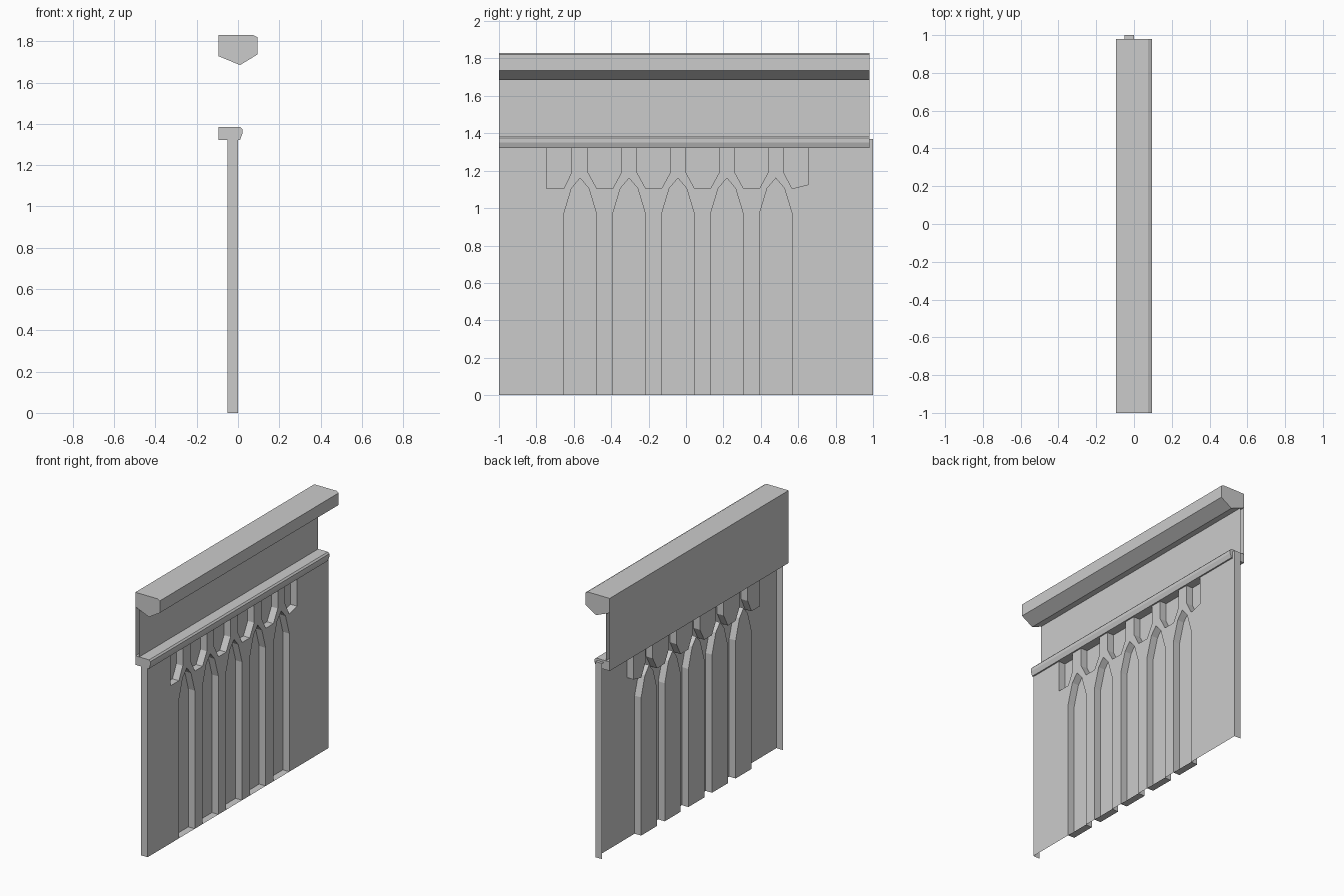
import bpy, bmesh

if "Cube" in bpy.data.objects:
    bpy.data.objects.remove(bpy.data.objects["Cube"])

FRONT, BACK = 0.0, -0.05      # wall face and recess depth (x)
TOP = 1.37                    # wall height
PITCH = 0.2615                # spacing of the arches


def new_object(name, bm):
    bmesh.ops.remove_doubles(bm, verts=bm.verts, dist=1e-5)
    me = bpy.data.meshes.new(name)
    bm.to_mesh(me)
    bm.free()
    ob = bpy.data.objects.new(name, me)
    bpy.context.collection.objects.link(ob)
    return ob


def add_face(bm, pts):
    return bm.faces.new([bm.verts.new(p) for p in pts])


def add_strip(bm, a, b, flip=False):
    """Quad joining the front plane to the back plane along edge a-b."""
    q = [(BACK, *a), (FRONT, *a), (FRONT, *b), (BACK, *b)]
    add_face(bm, q[::-1] if flip else q)


def rail(name, profile, y0=-1.0, y1=0.98):
    """Closed (x, z) profile swept along y."""
    bm = bmesh.new()
    f = add_face(bm, [(x, y0, z) for x, z in profile])
    ext = bmesh.ops.extrude_face_region(bm, geom=[f])
    moved = [v for v in ext["geom"] if isinstance(v, bmesh.types.BMVert)]
    bmesh.ops.translate(bm, verts=moved, vec=(0, y1 - y0, 0))
    # keep both caps
    if not f.is_valid:
        bm.verts.ensure_lookup_table()
    bmesh.ops.holes_fill(bm, edges=[e for e in bm.edges if e.is_boundary], sides=0)
    bmesh.ops.recalc_face_normals(bm, faces=bm.faces)
    return new_object(name, bm)


# Recess outlines in (y, z), each running left to right
def arch(c):
    return [(c - .088, 0), (c - .088, .967), (c - .046, 1.106), (c, 1.16),
            (c + .046, 1.106), (c + .088, .967), (c + .088, 0)]


def pendant(c):
    return [(c - .09, TOP), (c - .09, 1.192), (c - .042, 1.104),
            (c + .042, 1.104), (c + .09, 1.192), (c + .09, TOP)]


arches = [arch(-.566 + PITCH * i) for i in range(5)]
pendants = [pendant(-.4345 + PITCH * i) for i in range(4)]
pendants.insert(0, [(-.745, TOP), (-.745, 1.104), (-.654, 1.104),
                    (-.611, 1.192), (-.611, TOP)])
pendants.append([(.522, TOP), (.522, 1.192), (.567, 1.104),
                 (.654, 1.126), (.654, TOP)])

# Wall: front sheet notched by the recesses
bm = bmesh.new()
outline = [(-1, 0)] + sum(arches, []) + [(1, 0), (1, TOP)]
outline += sum(pendants, [])[::-1] + [(-1, TOP)]
add_face(bm, [(FRONT, y, z) for y, z in outline])

# Recess back panels and side walls
for loop in [a[::-1] for a in arches] + pendants:
    add_face(bm, [(BACK, y, z) for y, z in loop])
    for a, b in zip(loop, loop[1:] + loop[:1]):
        add_strip(bm, a, b)

# End and top returns of the wall
edge = [(1, 0), (1, TOP), (-1, TOP), (-1, 0)]
for a, b in zip(edge, edge[1:]):
    add_strip(bm, a, b, flip=True)
new_object("arched_wall", bm)

# Mouldings
rail("lower_moulding", [(-.095, 1.322), (.01, 1.322), (.021, 1.352),
                        (.021, 1.374), (.011, 1.385), (-.095, 1.385)])
rail("top_rail", [(-.095, 1.728), (.01, 1.685), (.094, 1.736),
                  (.094, 1.82), (.075, 1.83), (-.095, 1.83)])

# Upper panel: two thin sheets between the mouldings
bm = bmesh.new()
for x, z1, flip in ((-.095, 1.728, True), (-.065, 1.716, False)):
    q = [(x, -1, 1.385), (x, .98, 1.385), (x, .98, z1), (x, -1, z1)]
    add_face(bm, q[::-1] if flip else q)
new_object("upper_panel", bm)
